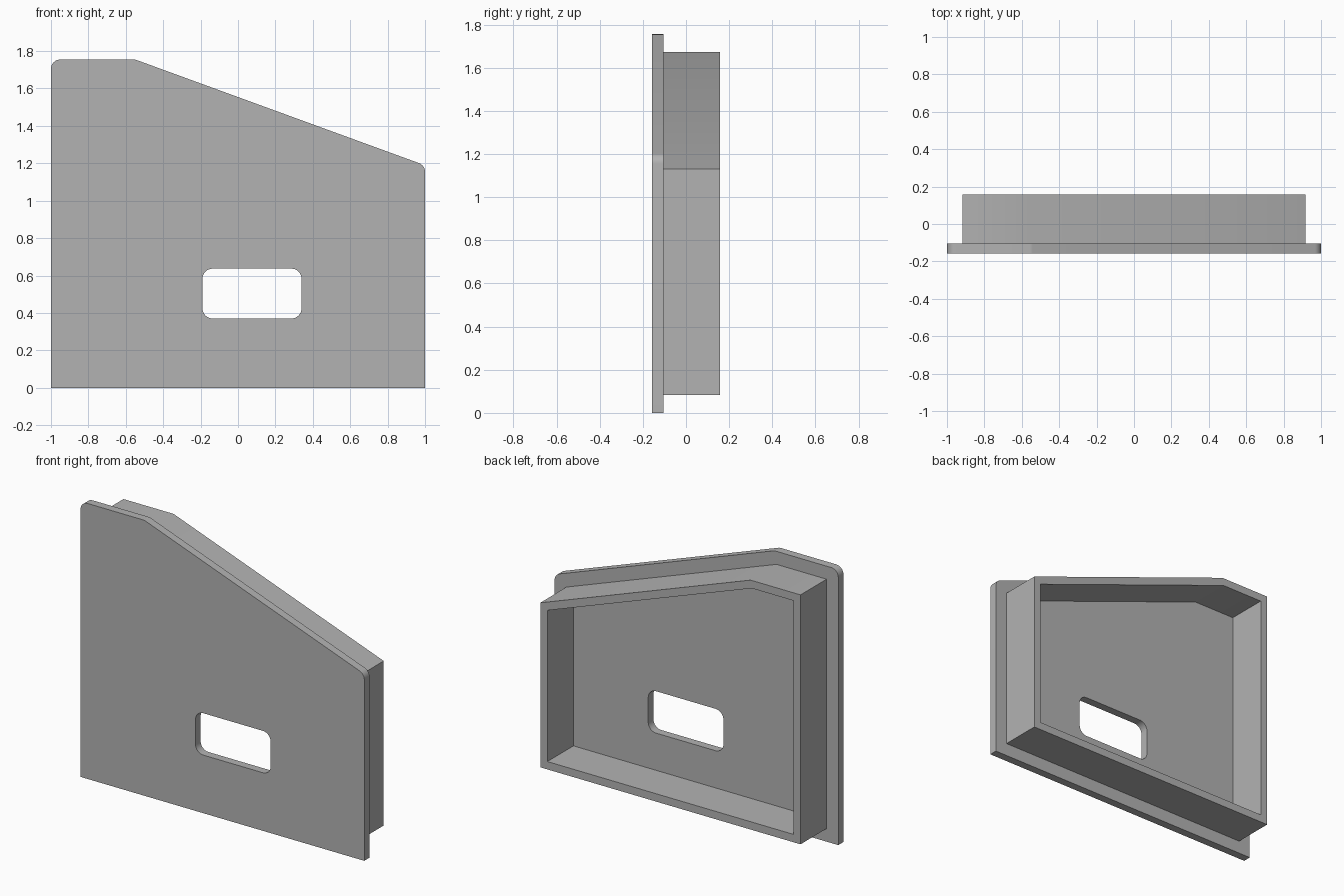
import bpy
import math
from mathutils import Vector

cube = bpy.data.objects.get("Cube")
if cube:
    bpy.data.objects.remove(cube, do_unlink=True)

grey = bpy.data.materials.new("plain grey")
grey.use_nodes = True
colour = (0.45, 0.45, 0.45, 1)
grey.diffuse_color = colour
grey.node_tree.nodes["Principled BSDF"].inputs["Base Color"].default_value = colour


def rounded(corners, steps=8):
    """Turn (x, z, radius) corners into an outline with filleted corners."""
    points = []
    for i, (x, z, r) in enumerate(corners):
        p = Vector((x, z))
        if r == 0:
            points.append(p)
            continue
        a = (Vector(corners[i - 1][:2]) - p).normalized()
        b = (Vector(corners[(i + 1) % len(corners)][:2]) - p).normalized()
        half = a.angle(b) / 2
        centre = p + (a + b).normalized() * r / math.sin(half)
        start = p + a * r / math.tan(half) - centre
        end = p + b * r / math.tan(half) - centre
        sweep = start.angle_signed(end)
        for s in range(steps + 1):
            t = -sweep * s / steps
            c, n = math.cos(t), math.sin(t)
            points.append(centre + Vector((start.x * c - start.y * n,
                                           start.x * n + start.y * c)))
    return points


def slab(name, outlines, front, back):
    """Extrude an outline, with any holes inside it, from front to back."""
    curve = bpy.data.curves.new(name, "CURVE")
    curve.dimensions = "2D"
    curve.fill_mode = "BOTH"
    curve.extrude = (back - front) / 2
    for outline in outlines:
        spline = curve.splines.new("POLY")
        spline.points.add(len(outline) - 1)
        for point, co in zip(spline.points, outline):
            point.co = (co.x, co.y, 0, 1)
        spline.use_cyclic_u = True
    obj = bpy.data.objects.new(name, curve)
    bpy.context.collection.objects.link(obj)
    obj.location.y = (front + back) / 2
    obj.rotation_euler.x = math.pi / 2
    bpy.ops.object.select_all(action="DESELECT")
    obj.select_set(True)
    bpy.context.view_layer.objects.active = obj
    bpy.ops.object.convert(target="MESH")
    obj = bpy.context.object
    obj.name = name
    obj.data.materials.clear()
    obj.data.materials.append(grey)
    bpy.ops.object.transform_apply(location=True, rotation=True, scale=True)
    bpy.ops.object.mode_set(mode="EDIT")
    bpy.ops.mesh.select_all(action="SELECT")
    bpy.ops.mesh.remove_doubles(threshold=0.0001)
    bpy.ops.mesh.normals_make_consistent(inside=False)
    bpy.ops.object.mode_set(mode="OBJECT")
    bpy.ops.object.shade_smooth_by_angle(angle=math.radians(30))
    return obj


def inset_shape(d, radius=0):
    """Sloped-top panel outline, moved inwards by d."""
    slope = 0.365
    drop = d * math.hypot(1, slope)
    right, top = 1 - d, 1.755 - d
    knee = -0.55 + (d - drop) / slope
    right_top = top - slope * (right - knee)
    return rounded([(-right, d, 0), (right, d, 0), (right, right_top, radius),
                    (knee, top, radius), (-right, top, radius)])


# Front plate with rounded window
window = rounded([(-0.19, 0.37, 0.055), (0.34, 0.37, 0.055),
                  (0.34, 0.637, 0.055), (-0.19, 0.637, 0.055)])
slab("front_plate", [inset_shape(0, 0.05), window], -0.157, -0.105)

# Raised wall behind the plate
slab("back_rim", [inset_shape(0.083), inset_shape(0.133)], -0.105, 0.157)
